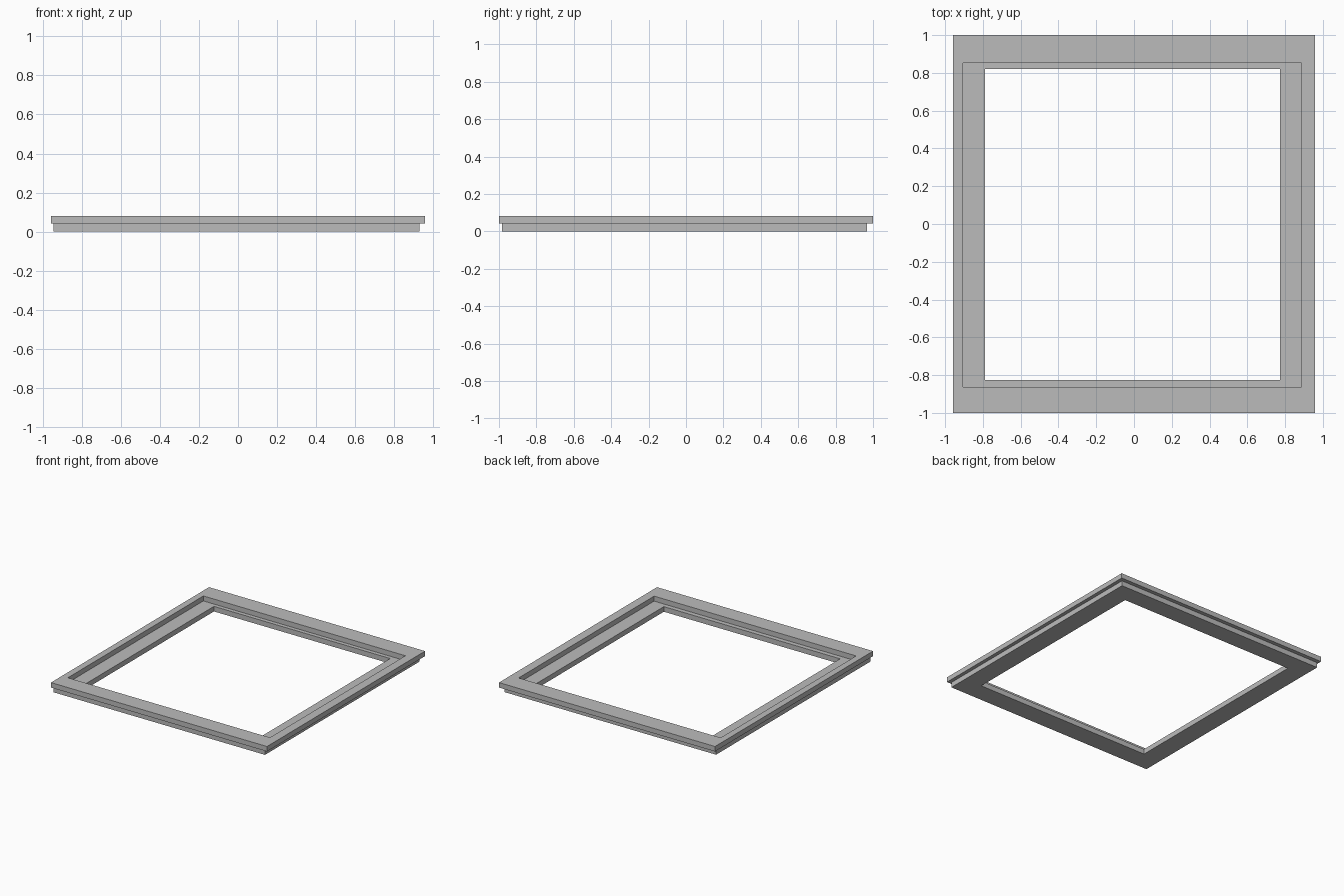
import bpy

cube = bpy.data.objects.get("Cube")
if cube:
    bpy.data.objects.remove(cube, do_unlink=True)

grey = bpy.data.materials.new("mid_grey")
grey.use_nodes = True
colour = (0.5, 0.5, 0.5, 1)
grey.diffuse_color = colour
grey.node_tree.nodes["Principled BSDF"].inputs["Base Color"].default_value = colour


def corners(x0, x1, y0, y1, z):
    return [(x0, y0, z), (x1, y0, z), (x1, y1, z), (x0, y1, z)]


def frame(name, outer, inner, bottom, top):
    """Rectangular ring: four corner loops joined by quads."""
    loops = [(outer, bottom), (outer, top), (inner, top), (inner, bottom)]
    verts = [v for rect, z in loops for v in corners(*rect, z)]
    faces = []
    for ring in range(4):
        a, b = ring * 4, (ring + 1) % 4 * 4
        for i in range(4):
            j = (i + 1) % 4
            faces.append((a + i, a + j, b + j, b + i))
    mesh = bpy.data.meshes.new(name)
    mesh.from_pydata(verts, [], faces)
    mesh.materials.append(grey)
    obj = bpy.data.objects.new(name, mesh)
    bpy.context.collection.objects.link(obj)
    return obj


# Wide lower ledge, set slightly off centre beneath the upper rim
frame("lower_ledge", (-0.945, 0.928, -0.984, 0.969), (-0.788, 0.774, -0.825, 0.821), 0, 0.041)
# Overhanging upper rim
frame("upper_rim", (-0.957, 0.957, -1, 1), (-0.904, 0.886, -0.862, 0.853), 0.041, 0.081)
